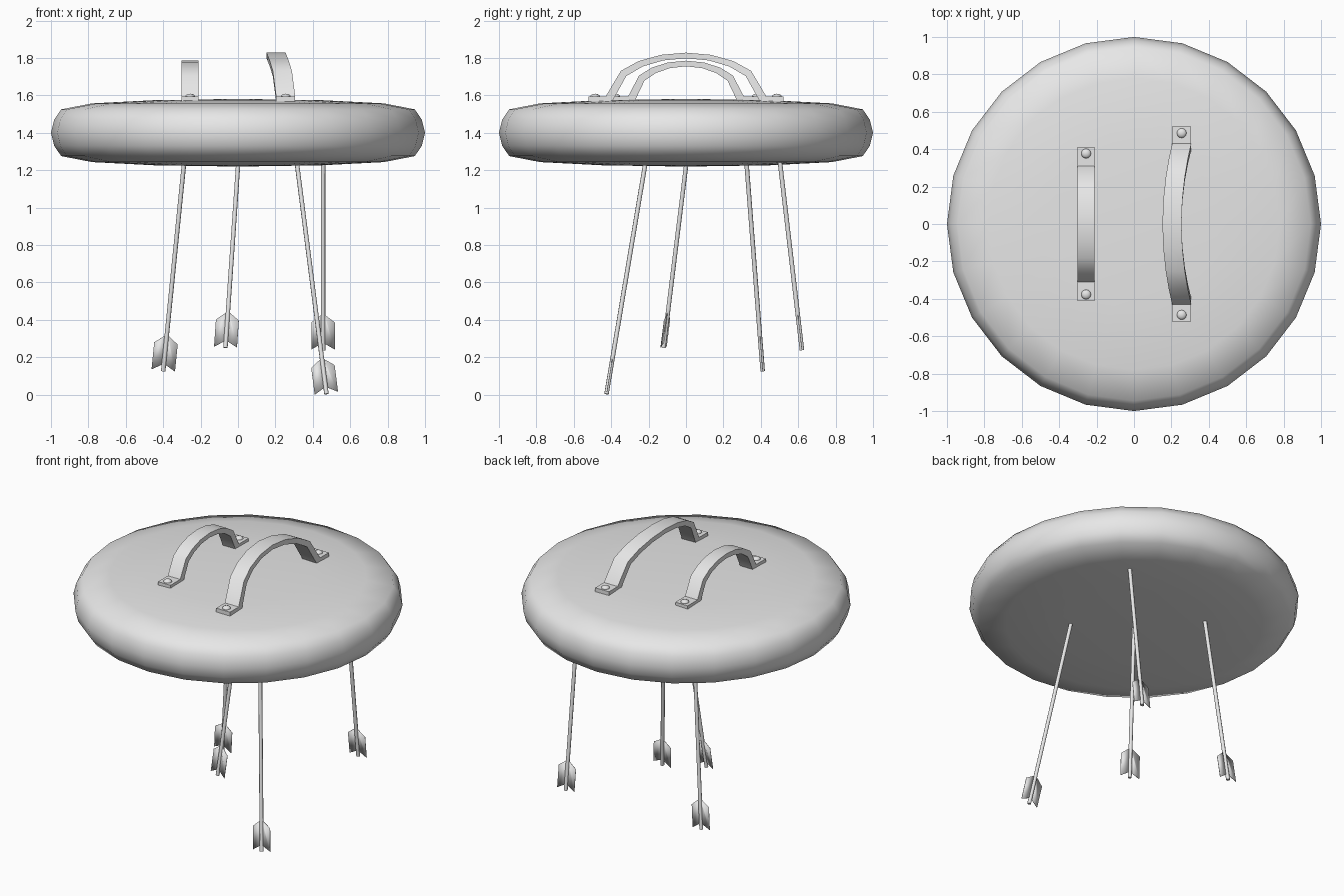
import bpy, bmesh, math
from mathutils import Vector, Matrix

cube = bpy.data.objects.get("Cube")
if cube:
    bpy.data.objects.remove(cube, do_unlink=True)

grey = bpy.data.materials.new("plain_grey")
grey.use_nodes = True
grey.diffuse_color = (0.8, 0.8, 0.8, 1)
grey.node_tree.nodes["Principled BSDF"].inputs["Base Color"].default_value = (0.8, 0.8, 0.8, 1)


def finish(bm, name, angle=40):
    """Turn a bmesh into a named, shaded object."""
    bmesh.ops.recalc_face_normals(bm, faces=bm.faces)
    mesh = bpy.data.meshes.new(name)
    bm.to_mesh(mesh)
    bm.free()
    mesh.materials.append(grey)
    obj = bpy.data.objects.new(name, mesh)
    bpy.context.collection.objects.link(obj)
    bpy.ops.object.select_all(action='DESELECT')
    obj.select_set(True)
    bpy.context.view_layer.objects.active = obj
    bpy.ops.object.shade_smooth_by_angle(angle=math.radians(angle))
    return obj


# Round shield: half profile mirrored about its middle, then spun
MID = 1.4
upper = [(0, 0.181), (0.45, 0.174), (0.78, 0.157), (0.945, 0.125), (0.983, 0.07)]
profile = upper + [(1, 0)] + [(r, -h) for r, h in reversed(upper)]
bm = bmesh.new()
verts = [bm.verts.new((r, 0, MID + h)) for r, h in profile]
edges = [bm.edges.new(pair) for pair in zip(verts, verts[1:])]
bmesh.ops.spin(bm, geom=verts + edges, cent=(0, 0, 0), axis=(0, 0, 1),
               angle=math.tau, steps=24, use_duplicate=False)
bmesh.ops.remove_doubles(bm, verts=bm.verts, dist=0.0005)
finish(bm, "shield", 60)


# Arched straps with flat riveted feet
def strap_line(length, half, base, apex):
    arch = [(half * math.cos(math.radians(a)), base + (apex - base) * math.sin(math.radians(a)))
            for a in (0, 36, 54, 72, 90, 108, 126, 144, 180)]
    return [(length, base)] + arch + [(-length, base)]


def strap(name, x, width, length, half, apex, lean):
    outer = strap_line(length, half, 1.593, apex)
    inner = strap_line(length, half - 0.035, 1.567, apex - 0.03)
    bm = bmesh.new()
    rings = []
    for (yo, zo), (yi, zi) in zip(outer, inner):
        shift = -lean * max(0, 1 - (yo / half) ** 2)
        left, right = x + shift - width / 2, x + shift + width / 2
        rings.append([bm.verts.new(p) for p in
                      ((left, yo, zo), (right, yo, zo), (right, yi, zi), (left, yi, zi))])
    for a, b in zip(rings, rings[1:]):
        for i in range(4):
            j = (i + 1) % 4
            bm.faces.new((a[i], a[j], b[j], b[i]))
    bm.faces.new(rings[0])
    bm.faces.new(rings[-1])
    finish(bm, name)
    # Domed rivet on each foot
    for side, label in ((1, "back"), (-1, "front")):
        bm = bmesh.new()
        bmesh.ops.create_uvsphere(bm, u_segments=12, v_segments=8, radius=0.026)
        bmesh.ops.transform(bm, verts=bm.verts, matrix=Matrix.Translation(
            (x, side * (length - 0.036), 1.593)) @ Matrix.Diagonal((1, 1, 0.6, 1)))
        finish(bm, f"{name}_rivet_{label}", 60)


strap("small_strap", -0.256, 0.092, 0.413, 0.31, 1.785, 0)
strap("large_strap", 0.255, 0.102, 0.522, 0.43, 1.828, 0.052)


# Arrows stuck in the underside: thin shaft and two swallow-tailed vanes
def arrow(number, top, tail, turn=0):
    top, tail = Vector(top), Vector(tail)
    axis = (top - tail).normalized()
    head = top + axis * 0.06
    bm = bmesh.new()
    bmesh.ops.create_cone(bm, cap_ends=True, segments=8, radius1=0.012, radius2=0.012,
                          depth=(head - tail).length)
    spin = axis.to_track_quat('Z', 'Y').to_matrix().to_4x4()
    bmesh.ops.transform(bm, verts=bm.verts,
                        matrix=Matrix.Translation((head + tail) / 2) @ spin)
    finish(bm, f"arrow_shaft_{number}", 50)

    across = Vector((math.cos(turn), math.sin(turn), 0))
    across = (across - axis * across.dot(axis)).normalized()
    bm = bmesh.new()
    for side in (1, -1):
        shape = [(0, 0.04), (0.063, 0.004), (0.063, 0.15), (0.01, 0.19), (0, 0.19)]
        bm.faces.new([bm.verts.new(tail + across * side * w + axis * h) for w, h in shape])
    vanes = finish(bm, f"arrow_vanes_{number}", 20)
    thick = vanes.modifiers.new("thickness", 'SOLIDIFY')
    thick.thickness = 0.003
    thick.offset = 0


arrow(1, (-0.29, 0.325, 1.22), (-0.4, 0.41, 0.125))
arrow(2, (0, 0, 1.22), (-0.067, -0.12, 0.25), math.radians(-14))
arrow(3, (0.317, -0.22, 1.22), (0.473, -0.425, 0.003))
arrow(4, (0.455, 0.505, 1.22), (0.455, 0.62, 0.237))
